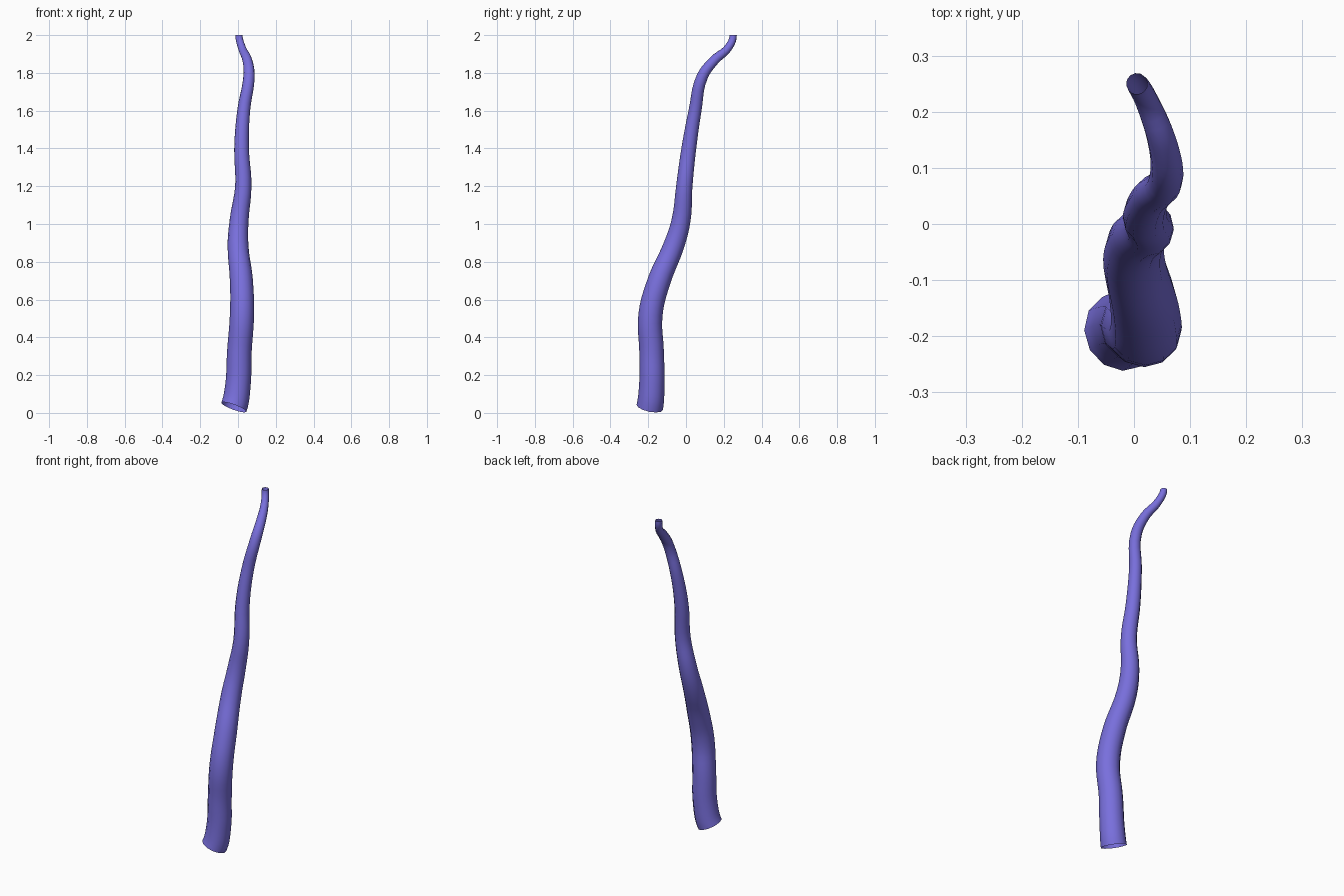
import bpy
from mathutils import Vector

if "Cube" in bpy.data.objects:
    bpy.data.objects.remove(bpy.data.objects["Cube"])

# Centre line of the tentacle: x, y, z, radius
path = [
    (-0.022, -0.192, 0.030, 0.071),
    (0.000, -0.181, 0.150, 0.067),
    (0.007, -0.182, 0.320, 0.065),
    (0.021, -0.188, 0.520, 0.064),
    (0.018, -0.142, 0.700, 0.061),
    (0.000, -0.063, 0.890, 0.055),
    (0.006, -0.026, 1.020, 0.050),
    (0.028, -0.009, 1.200, 0.043),
    (0.019, 0.015, 1.400, 0.039),
    (0.030, 0.048, 1.600, 0.034),
    (0.058, 0.086, 1.780, 0.030),
    (0.050, 0.148, 1.865, 0.026),
    (0.020, 0.225, 1.935, 0.021),
    (0.005, 0.250, 2.000, 0.019),
]

# Tapered open tube with twelve sides
curve = bpy.data.curves.new("tentacle", "CURVE")
curve.dimensions = "3D"
curve.bevel_depth = 1.0
curve.bevel_resolution = 4
curve.resolution_u = 5
spline = curve.splines.new("BEZIER")
spline.bezier_points.add(len(path) - 1)
for p, (x, y, z, r) in zip(spline.bezier_points, path):
    p.co = (x, y, z)
    p.radius = r
    p.handle_left_type = p.handle_right_type = "AUTO"

# Slanted base and upright tip
for p, d in ((spline.bezier_points[0], (0.014, 0.008, 0.038)),
             (spline.bezier_points[-1], (0, 0, 0.024))):
    p.handle_left_type = p.handle_right_type = "FREE"
    p.handle_left = p.co - Vector(d)
    p.handle_right = p.co + Vector(d)

tentacle = bpy.data.objects.new("tentacle", curve)
bpy.context.collection.objects.link(tentacle)
bpy.context.view_layer.objects.active = tentacle
tentacle.select_set(True)
bpy.ops.object.convert(target="MESH")
bpy.ops.object.shade_smooth()

# Violet skin
mat = bpy.data.materials.new("violet")
mat.diffuse_color = (0.19, 0.16, 0.72, 1)
mat.use_nodes = True
mat.node_tree.nodes["Principled BSDF"].inputs["Base Color"].default_value = mat.diffuse_color
tentacle = bpy.context.object
tentacle.data.materials.clear()
tentacle.data.materials.append(mat)
